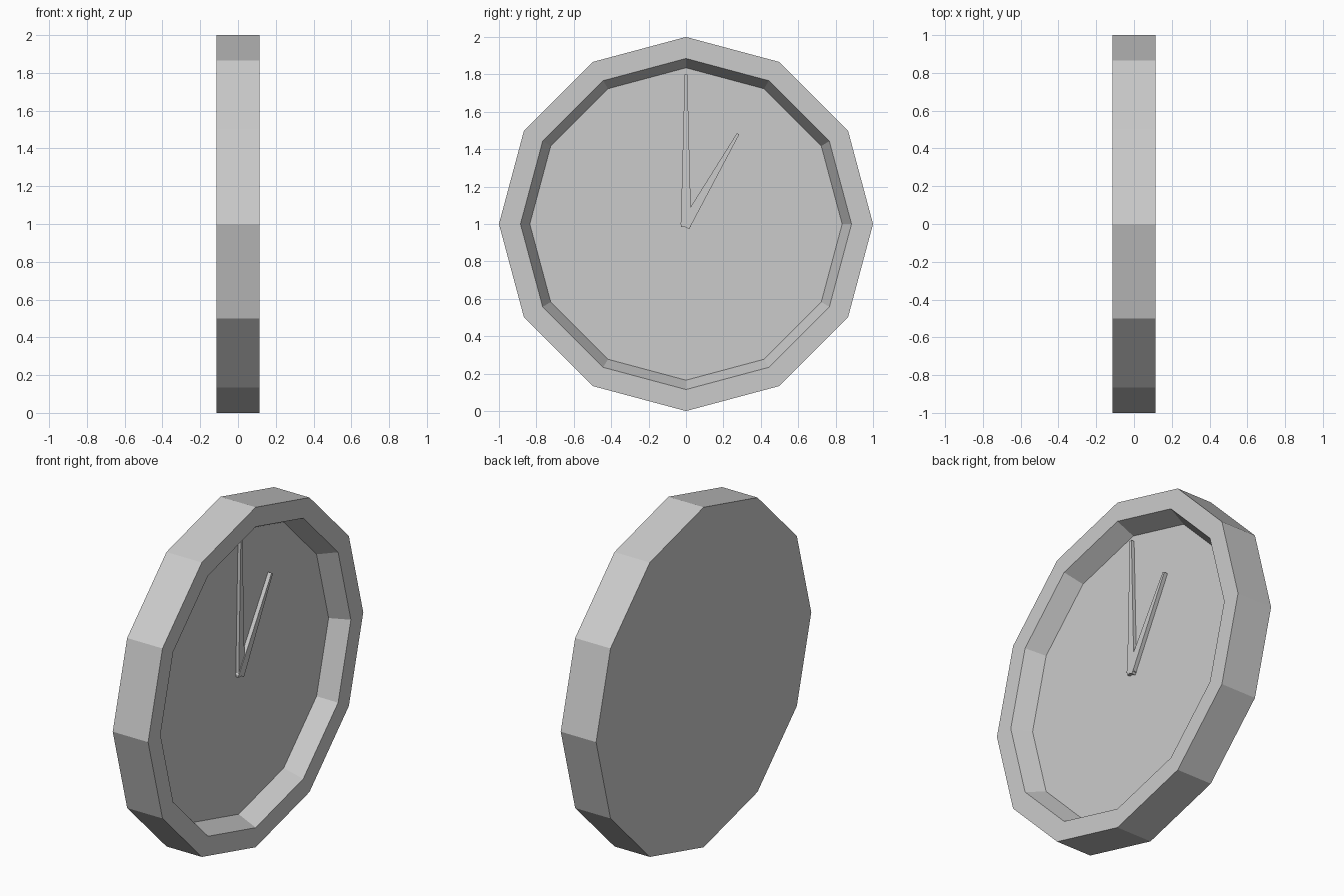
import bpy, bmesh, math

if "Cube" in bpy.data.objects:
    bpy.data.objects.remove(bpy.data.objects["Cube"])

SIDES = 12
CENTRE_Z = 1.0
HALF = 0.115      # half thickness of the case
FLOOR_X = 0.005   # depth of the dial inside the rim


def make_object(name, bm):
    bmesh.ops.recalc_face_normals(bm, faces=bm.faces)
    mesh = bpy.data.meshes.new(name)
    bm.to_mesh(mesh)
    bm.free()
    obj = bpy.data.objects.new(name, mesh)
    bpy.context.collection.objects.link(obj)
    return obj


def ring(bm, radius, x):
    angles = [2 * math.pi * i / SIDES for i in range(SIDES)]
    return [bm.verts.new((x, radius * math.sin(a), CENTRE_Z + radius * math.cos(a)))
            for a in angles]


# Case: closed back, outer wall, flat rim, sloped inner wall and dial
bm = bmesh.new()
profile = [(1.0, -HALF), (1.0, HALF), (0.885, HALF), (0.835, FLOOR_X)]
rings = [ring(bm, r, x) for r, x in profile]
for a, b in zip(rings, rings[1:]):
    for i in range(SIDES):
        j = (i + 1) % SIDES
        bm.faces.new((a[i], a[j], b[j], b[i]))
bm.faces.new(rings[0])
bm.faces.new(rings[-1])
make_object("clock_case", bm)


# Hands: tapered bars turned clockwise around the dial centre
def hand(name, length, angle, x0, x1):
    bm = bmesh.new()
    outline = [(-0.028, -0.016), (0.028, -0.016), (0.007, length), (-0.007, length)]
    s, c = math.sin(angle), math.cos(angle)
    verts = [bm.verts.new((x0, u * c + v * s, CENTRE_Z - u * s + v * c))
             for u, v in outline]
    face = bm.faces.new(verts)
    new = bmesh.ops.extrude_face_region(bm, geom=[face])["geom"]
    bmesh.ops.translate(bm, vec=(x1 - x0, 0, 0),
                        verts=[g for g in new if isinstance(g, bmesh.types.BMVert)])
    return make_object(name, bm)


hand("minute_hand", 0.80, 0.0, FLOOR_X - 0.002, 0.024)
hand("hour_hand", 0.557, math.radians(30), FLOOR_X - 0.002, 0.028)
